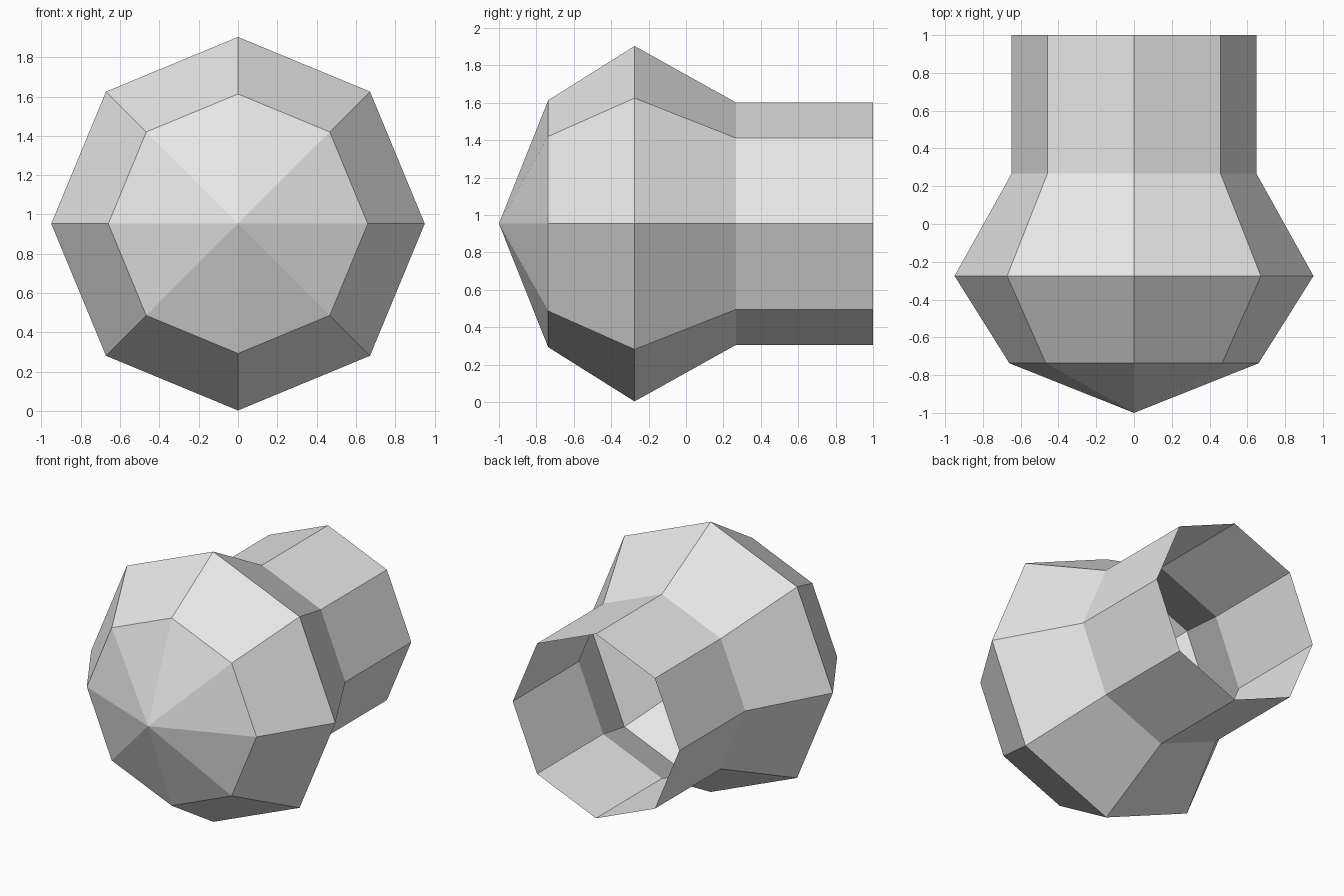
import bpy
import bmesh
import math

SIDES = 8
CENTRE_Z = 0.953

cube = bpy.data.objects.get("Cube")
if cube:
    bpy.data.objects.remove(cube, do_unlink=True)

# Plain light grey
grey = bpy.data.materials.new("light_grey")
grey.use_nodes = True
colour = (0.8, 0.8, 0.8, 1)
grey.diffuse_color = colour
grey.node_tree.nodes["Principled BSDF"].inputs["Base Color"].default_value = colour

# Profile of the bulb and its open neck: (y, radius)
profile = [(-0.737, 0.66), (-0.275, 0.95), (0.267, 0.648), (1.0, 0.648)]

bm = bmesh.new()


def ring(y, radius):
    angles = [math.tau * i / SIDES for i in range(SIDES)]
    return [bm.verts.new((radius * math.cos(a), y, CENTRE_Z + radius * math.sin(a)))
            for a in angles]


rings = [ring(y, r) for y, r in profile]

# Pointed front cap
tip = bm.verts.new((0, -1, CENTRE_Z))
for i in range(SIDES):
    bm.faces.new((tip, rings[0][i], rings[0][(i + 1) % SIDES]))

# Walls between neighbouring rings, left open at the back
for a, b in zip(rings, rings[1:]):
    for i in range(SIDES):
        j = (i + 1) % SIDES
        bm.faces.new((a[i], b[i], b[j], a[j]))

bmesh.ops.recalc_face_normals(bm, faces=bm.faces)
# Outward winding: the front cap must face -y
bm.normal_update()
if tip.link_faces[0].normal.y > 0:
    bmesh.ops.reverse_faces(bm, faces=bm.faces)

mesh = bpy.data.meshes.new("bulb")
bm.to_mesh(mesh)
bm.free()
mesh.materials.append(grey)
bulb = bpy.data.objects.new("bulb", mesh)
bpy.context.collection.objects.link(bulb)
